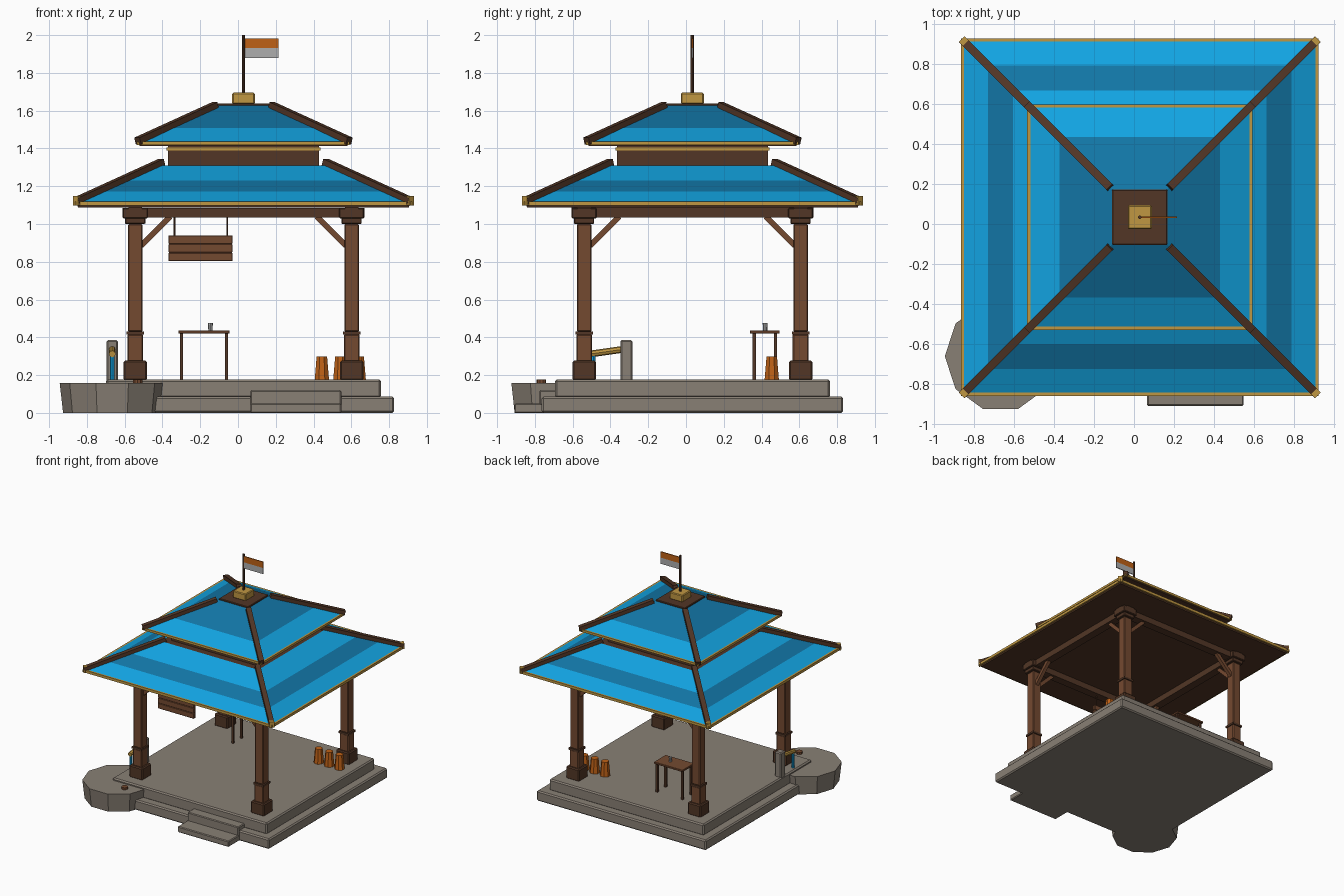
import bpy, bmesh, math
from mathutils import Vector, Matrix

if "Cube" in bpy.data.objects:
    bpy.data.objects.remove(bpy.data.objects["Cube"])

CX, CY = 0.029, 0.034          # centre of the pavilion
FLOOR = 0.177


def mat(name, rgb):
    m = bpy.data.materials.new(name)
    m.diffuse_color = (*rgb, 1)
    m.use_nodes = True
    m.node_tree.nodes["Principled BSDF"].inputs["Base Color"].default_value = m.diffuse_color
    return m


STONE = mat("stone", (0.25, 0.216, 0.178))
DARK = mat("dark wood", (0.085, 0.037, 0.019))
WOOD = mat("brown wood", (0.175, 0.068, 0.03))
GOLD = mat("gold", (0.53, 0.31, 0.055))
ORANGE = mat("orange", (0.52, 0.12, 0.008))
BLUE = mat("bright blue", (0.006, 0.37, 0.76))
DEEP = mat("deep blue", (0.006, 0.18, 0.38))
GREY = mat("light grey", (0.42, 0.42, 0.42))


def finish(name, bm, mats, bevel=0.0):
    bmesh.ops.recalc_face_normals(bm, faces=bm.faces)
    me = bpy.data.meshes.new(name)
    bm.to_mesh(me)
    bm.free()
    for m in mats:
        me.materials.append(m)
    ob = bpy.data.objects.new(name, me)
    ob.location = (CX, CY, 0)
    bpy.context.collection.objects.link(ob)
    if bevel:
        b = ob.modifiers.new("bevel", 'BEVEL')
        b.width, b.segments = bevel, 1
    return ob


def box(name, x0, x1, y0, y1, z0, z1, m, bevel=0.0):
    bm = bmesh.new()
    M = Matrix.Translation(((x0 + x1) / 2, (y0 + y1) / 2, (z0 + z1) / 2))
    bmesh.ops.create_cube(bm, size=1, matrix=M @ Matrix.Diagonal((x1 - x0, y1 - y0, z1 - z0, 1)))
    return finish(name, bm, [m], bevel)


def block(name, x, y, half, z0, z1, m, bevel=0.0):
    return box(name, x - half, x + half, y - half, y + half, z0, z1, m, bevel)


def bar(name, a, b, w, h, m, bevel=0.0):
    """Rectangular bar between two points."""
    a, b = Vector(a), Vector(b)
    d = b - a
    bm = bmesh.new()
    M = Matrix.Translation((a + b) / 2) @ d.to_track_quat('Z', 'Y').to_matrix().to_4x4()
    bmesh.ops.create_cube(bm, size=1, matrix=M @ Matrix.Diagonal((w, h, d.length, 1)))
    return finish(name, bm, [m], bevel)


def rod(name, a, b, r0, r1, m, sides=10, turn=0.0):
    """Round or tapered rod between two points."""
    a, b = Vector(a), Vector(b)
    d = b - a
    bm = bmesh.new()
    M = Matrix.Translation((a + b) / 2) @ d.to_track_quat('Z', 'Y').to_matrix().to_4x4()
    bmesh.ops.create_cone(bm, cap_ends=True, segments=sides, radius1=r0, radius2=r1,
                          depth=d.length, matrix=M @ Matrix.Rotation(turn, 4, 'Z'))
    return finish(name, bm, [m])


def square_rings(name, rings, band_mats, mats):
    """Stacked square rings (half width, z), one material per band, dark caps."""
    bm = bmesh.new()
    loops = [[bm.verts.new((sx * r, sy * r, z)) for sx, sy in ((-1, -1), (1, -1), (1, 1), (-1, 1))]
             for r, z in rings]
    bm.faces.new(loops[0])
    bm.faces.new(loops[-1])
    for lo, hi, k in zip(loops, loops[1:], band_mats):
        for i in range(4):
            j = (i + 1) % 4
            bm.faces.new((lo[i], lo[j], hi[j], hi[i])).material_index = k
    return finish(name, bm, mats)


def trim(name, half, z0, z1, t, m):
    """Square frame made of four strips."""
    for s in (-1, 1):
        box(name, -half, half, s * half - (t if s > 0 else 0), s * half + (t if s < 0 else 0), z0, z1, m)
        box(name, s * half - (t if s > 0 else 0), s * half + (t if s < 0 else 0),
            -half + t, half - t, z0, z1, m)


# Stone platform and steps
block("platform_lower", 0, 0, 0.798, 0, 0.087, STONE, 0.01)
block("platform_upper", 0, 0, 0.728, 0.08, FLOOR, STONE, 0.01)
box("step_lower", 0.037, 0.518, -0.942, -0.77, 0, 0.05, STONE, 0.006)
box("step_upper", 0.037, 0.518, -0.81, -0.70, 0.04, 0.12, STONE, 0.006)

# Water basin with drain plug, spout post, spout and stream
BX, BY = -0.695, -0.694
rod("basin", (BX, BY, 0), (BX, BY, 0.158), 0.26, 0.278, STONE, 10, math.pi / 2)
rod("basin_plug", (-0.56, -0.80, 0.15), (-0.56, -0.80, 0.176), 0.026, 0.026, WOOD)
box("spout_post", BX - 0.03, BX + 0.03, -0.382, -0.318, 0.15, 0.385, STONE, 0.008)
rod("spout", (BX, -0.54, 0.312), (BX, -0.37, 0.336), 0.018, 0.018, GOLD, 8)
rod("water_stream", (BX, -0.525, 0.15), (BX, -0.525, 0.31), 0.012, 0.012, BLUE, 8)

# Pillars with bases, collars, capitals and braces
P = 0.573
for sx in (-1, 1):
    for sy in (-1, 1):
        x, y = sx * P, sy * P
        block("pillar_base", x, y, 0.062, FLOOR - 0.005, 0.277, DARK, 0.008)
        block("pillar_foot", x, y, 0.042, 0.27, 0.417, WOOD, 0.006)
        block("pillar_collar", x, y, 0.047, 0.415, 0.432, DARK)
        block("pillar_shaft", x, y, 0.039, 0.43, 1.0, WOOD, 0.006)
        block("pillar_neck", x, y, 0.053, 1.0, 1.032, DARK, 0.004)
        block("pillar_capital", x, y, 0.066, 1.03, 1.085, DARK, 0.005)
        bar("brace_x", (x - sx * 0.03, y, 0.885), (x - sx * 0.185, y, 1.04), 0.03, 0.03, WOOD)
        bar("brace_y", (x, y - sy * 0.03, 0.885), (x, y - sy * 0.185, 1.04), 0.03, 0.03, WOOD)

# Ring beams
for s in (-1, 1):
    box("beam_x", -0.64, 0.64, s * P - 0.035, s * P + 0.035, 1.034, 1.086, DARK)
    box("beam_y", s * P - 0.035, s * P + 0.035, -0.64, 0.64, 1.035, 1.087, DARK)

# Roof tiers, striped in two blues
SLOPE = 0.456


def low_z(r):
    return 1.115 + SLOPE * (0.885 - r)


def top_z(r):
    return 1.433 + SLOPE * (0.5625 - r)


ROOF = [DARK, BLUE, DEEP]
square_rings("roof_lower", [(0.875, 1.087), (0.885, 1.115), (0.757, low_z(0.757)),
                            (0.632, low_z(0.632)), (0.457, 1.31)], [0, 1, 2, 1], ROOF)
trim("eave_trim_lower", 0.8925, 1.097, 1.119, 0.018, GOLD)
block("roof_neck", 0, 0, 0.40, 1.30, 1.42, DARK)
trim("neck_trim", 0.407, 1.39, 1.405, 0.02, GOLD)
square_rings("roof_upper", [(0.55, 1.412), (0.555, 1.433), (0.40, top_z(0.40)),
                            (0.135, top_z(0.135))], [0, 1, 2], ROOF)
trim("eave_trim_upper", 0.5625, 1.418, 1.437, 0.016, GOLD)

# Hip ridges and gold corner caps
for sx in (-1, 1):
    for sy in (-1, 1):
        for nm, a, b, f in (("hip_lower", 0.885, 0.432, low_z), ("hip_upper", 0.56, 0.148, top_z)):
            bar(nm, (sx * a, sy * a, f(a) + 0.005), (sx * b, sy * b, f(b) + 0.005), 0.04, 0.038, DARK)
        bar("corner_cap", (sx * 0.868, sy * 0.868, 1.122), (sx * 0.889, sy * 0.889, 1.122),
            0.038, 0.05, GOLD)

# Crown, pole and flag
block("crown_plate", 0, 0, 0.138, 1.60, 1.638, DARK, 0.004)
block("crown_block", 0, 0, 0.06, 1.635, 1.695, GOLD, 0.006)
rod("flag_pole", (0, 0, 1.69), (0, 0, 2.0), 0.009, 0.009, DARK, 8)
box("flag_top", 0.006, 0.186, -0.004, 0.004, 1.932, 1.983, ORANGE)
box("flag_bottom", 0.006, 0.186, -0.004, 0.004, 1.88, 1.932, GREY)

# Hanging plank sign
for i in range(3):
    box("sign_plank", -0.397, -0.058, -P - 0.014, -P + 0.014,
        0.803 + i * 0.046, 0.848 + i * 0.046, WOOD, 0.003)
for x in (-0.365, -0.085):
    rod("sign_rope", (x, -P, 0.935), (x, -P, 1.04), 0.005, 0.005, DARK, 6)

# Table with a cup
box("table_top", -0.344, -0.074, 0.305, 0.462, 0.42, 0.436, WOOD, 0.002)
for x in (-0.328, -0.09):
    for y in (0.327, 0.44):
        block("table_leg", x, y, 0.009, FLOOR - 0.002, 0.422, DARK)
rod("cup", (-0.175, 0.385, 0.434), (-0.175, 0.385, 0.476), 0.011, 0.013, GREY, 8)

# Row of tapered stools
for x in (0.415, 0.513, 0.61):
    rod("stool", (x, 0.42, FLOOR - 0.002), (x, 0.42, 0.298), 0.041, 0.03, ORANGE, 8, math.pi / 8)
